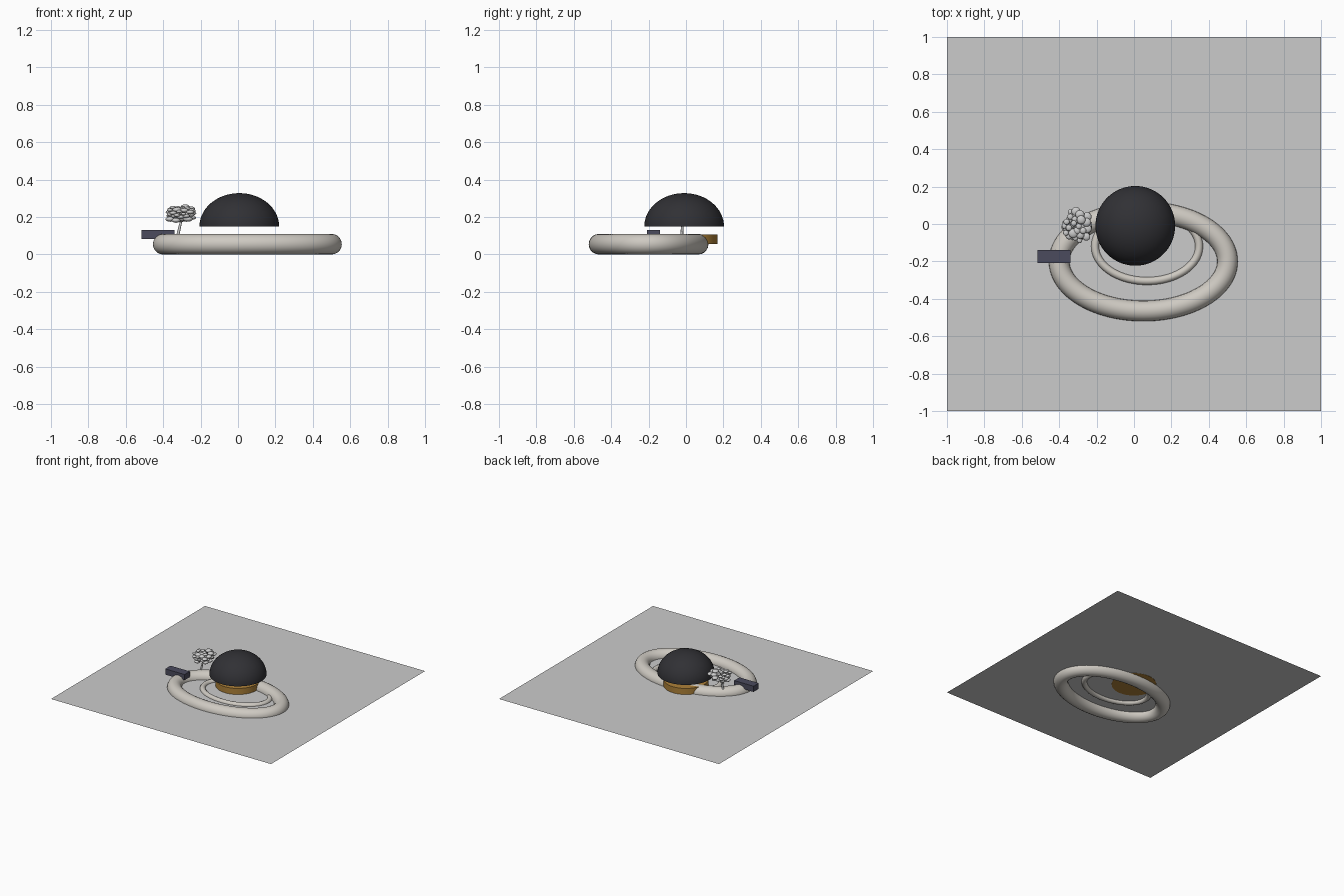
import bpy, bmesh, math, random
from mathutils import Vector

if "Cube" in bpy.data.objects:
    bpy.data.objects.remove(bpy.data.objects["Cube"])

random.seed(4)
ZP = 0.056  # height of the sand sheet


def material(name, rgb):
    m = bpy.data.materials.new(name)
    m.diffuse_color = (*rgb, 1)
    m.use_nodes = True
    m.node_tree.nodes["Principled BSDF"].inputs["Base Color"].default_value = m.diffuse_color
    return m


STONE = material("pale_stone", (0.62, 0.59, 0.54))
DARK = material("dark_shell", (0.03, 0.03, 0.035))
GOLD = material("gold", (0.42, 0.22, 0.04))
SLATE = material("slate", (0.07, 0.07, 0.11))


def finish(bm, name, mat=None, smooth=True):
    bmesh.ops.recalc_face_normals(bm, faces=bm.faces)
    me = bpy.data.meshes.new(name)
    bm.to_mesh(me)
    bm.free()
    ob = bpy.data.objects.new(name, me)
    bpy.context.collection.objects.link(ob)
    if mat:
        me.materials.append(mat)
    if smooth:
        bpy.ops.object.select_all(action='DESELECT')
        ob.select_set(True)
        bpy.context.view_layer.objects.active = ob
        bpy.ops.object.shade_smooth_by_angle(angle=math.radians(40))
    return ob


def oval_ring(name, center, a, b, r, mat, n=96, m=20):
    """Round tube of constant thickness along an ellipse."""
    bm = bmesh.new()
    rows = []
    for i in range(n):
        t = 2 * math.pi * i / n
        p = Vector((a * math.cos(t), b * math.sin(t), 0)) + Vector(center)
        out = Vector((b * math.cos(t), a * math.sin(t), 0)).normalized()
        rows.append([bm.verts.new(p + out * r * math.cos(2 * math.pi * j / m)
                                  + Vector((0, 0, r * math.sin(2 * math.pi * j / m))))
                     for j in range(m)])
    for i in range(n):
        for j in range(m):
            k, l = (i + 1) % n, (j + 1) % m
            bm.faces.new((rows[i][j], rows[k][j], rows[k][l], rows[i][l]))
    return finish(bm, name, mat)


def twig(name, points, radii):
    cu = bpy.data.curves.new(name, 'CURVE')
    cu.dimensions = '3D'
    cu.bevel_depth = 1
    cu.bevel_resolution = 2
    cu.use_fill_caps = True
    sp = cu.splines.new('POLY')
    sp.points.add(len(points) - 1)
    for q, p, r in zip(sp.points, points, radii):
        q.co = (*p, 1)
        q.radius = r
    ob = bpy.data.objects.new(name, cu)
    bpy.context.collection.objects.link(ob)
    return ob


# Flat square sheet
bm = bmesh.new()
bmesh.ops.create_grid(bm, x_segments=1, y_segments=1, size=1)
bmesh.ops.translate(bm, verts=bm.verts, vec=(0, 0, ZP))
finish(bm, "sheet", smooth=False)

# Oval rings half sunk in the sheet
oval_ring("outer_ring", (0.05, -0.2, 0.055), 0.45, 0.265, 0.055, STONE)
oval_ring("inner_ring", (0.07, -0.12, 0.055), 0.278, 0.185, 0.021, STONE, m=14)

# Gold drum below the dome
bm = bmesh.new()
bmesh.ops.create_cone(bm, cap_ends=True, segments=64, radius1=0.168, radius2=0.168, depth=0.051)
bmesh.ops.translate(bm, verts=bm.verts, vec=(0, 0, 0.0805))
finish(bm, "drum", GOLD)

# Floating dome: flattened half sphere
bm = bmesh.new()
bmesh.ops.create_uvsphere(bm, u_segments=64, v_segments=32, radius=0.213)
cut = bmesh.ops.bisect_plane(bm, geom=bm.verts[:] + bm.edges[:] + bm.faces[:], dist=1e-5,
                             plane_co=(0, 0, 0), plane_no=(0, 0, -1), clear_outer=True)
bmesh.ops.holes_fill(bm, edges=[e for e in bm.edges if e.is_boundary])
bmesh.ops.scale(bm, verts=bm.verts, vec=(1, 1, 0.178 / 0.213))
bmesh.ops.translate(bm, verts=bm.verts, vec=(0.007, -0.01, 0.15))
finish(bm, "dome", DARK)

# Small block resting on the outer ring
bm = bmesh.new()
bmesh.ops.create_cube(bm, size=1)
bmesh.ops.scale(bm, verts=bm.verts, vec=(0.175, 0.068, 0.047))
bmesh.ops.translate(bm, verts=bm.verts, vec=(-0.428, -0.174, 0.107))
finish(bm, "block", SLATE, smooth=False)

# Tree trunk
fork = Vector((-0.305, -0.017, 0.175))
twig("trunk", [(-0.325, -0.022, ZP), (-0.32, -0.022, 0.11), (-0.312, -0.02, 0.145), fork],
     [0.009, 0.008, 0.007, 0.006])

# Leaf clumps: flattened balls spread over an ellipsoid, with thin branches
bm = bmesh.new()
N = 46
for i in range(N):
    h = 1 - 2 * (i + 0.5) / N
    ang = i * 2.39996
    s = math.sqrt(1 - h * h)
    k = random.uniform(0.6, 1.0)
    c = Vector((-0.307 + 0.078 * k * s * math.cos(ang),
                -0.012 + 0.084 * k * s * math.sin(ang),
                0.218 + 0.045 * k * h))
    geo = bmesh.ops.create_uvsphere(bm, u_segments=16, v_segments=10,
                                    radius=random.uniform(0.014, 0.026))
    bmesh.ops.scale(bm, verts=geo["verts"], vec=(1, 1, 0.55))
    bmesh.ops.translate(bm, verts=geo["verts"], vec=c)
    if i % 6 == 0:
        twig("branch_%d" % (i // 6), [fork, fork.lerp(c, 0.5), c], [0.005, 0.004, 0.002])
finish(bm, "leaf_clumps")
